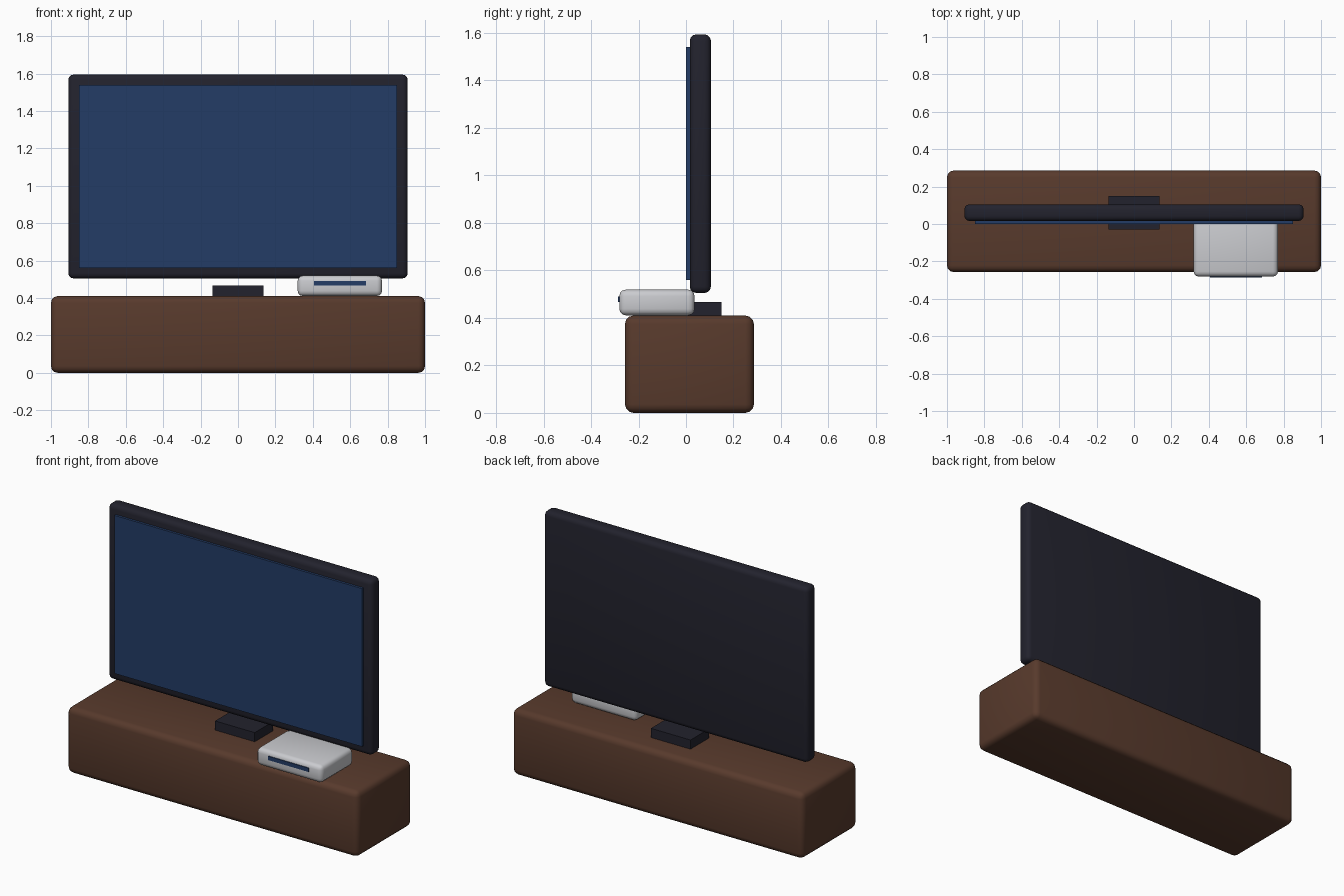
import bpy
import math

cube = bpy.data.objects.get("Cube")
if cube:
    bpy.data.objects.remove(cube, do_unlink=True)


def linear(c):
    c /= 255
    return c / 12.92 if c <= 0.04045 else ((c + 0.055) / 1.055) ** 2.4


def material(name, *rgb):
    colour = [linear(c) for c in rgb] + [1.0]
    mat = bpy.data.materials.new(name)
    mat.use_nodes = True
    mat.diffuse_color = colour
    bsdf = next(n for n in mat.node_tree.nodes if n.type == "BSDF_PRINCIPLED")
    bsdf.inputs["Base Color"].default_value = colour
    return mat


def box(name, mat, x, y, z, bevel=0.0):
    """Box spanning the (low, high) ranges, with optional rounded edges."""
    spans = (x, y, z)
    bpy.ops.mesh.primitive_cube_add(size=1, location=[(a + b) / 2 for a, b in spans])
    obj = bpy.context.object
    obj.name = name
    obj.scale = [b - a for a, b in spans]
    bpy.ops.object.transform_apply(location=False, rotation=False, scale=True)
    obj.data.materials.append(mat)
    if bevel:
        mod = obj.modifiers.new("rounded_edges", "BEVEL")
        mod.width = bevel
        mod.segments = 3
        bpy.ops.object.modifier_apply(modifier=mod.name)
        bpy.ops.object.shade_smooth_by_angle(angle=math.radians(35))
    return obj


wood = material("brown_wood", 88, 58, 44)
black = material("black_plastic", 34, 34, 45)
blue = material("screen_blue", 35, 60, 102)
white = material("light_grey_plastic", 202, 203, 207)

# Low cabinet
box("cabinet", wood, (-1, 1), (-0.257, 0.286), (0, 0.41), 0.036)

# Television: foot, casing and raised screen
box("television_foot", black, (-0.136, 0.136), (-0.03, 0.15), (0.41, 0.467))
box("television_casing", black, (-0.907, 0.907), (0.016, 0.105), (0.505, 1.594), 0.027)
box("television_screen", blue, (-0.85, 0.85), (0.001, 0.02), (0.559, 1.54))

# Game console with disc slot
box("console_body", white, (0.319, 0.77), (-0.281, 0.036), (0.411, 0.519), 0.027)
box("console_slot", blue, (0.407, 0.685), (-0.286, -0.278), (0.467, 0.491))
